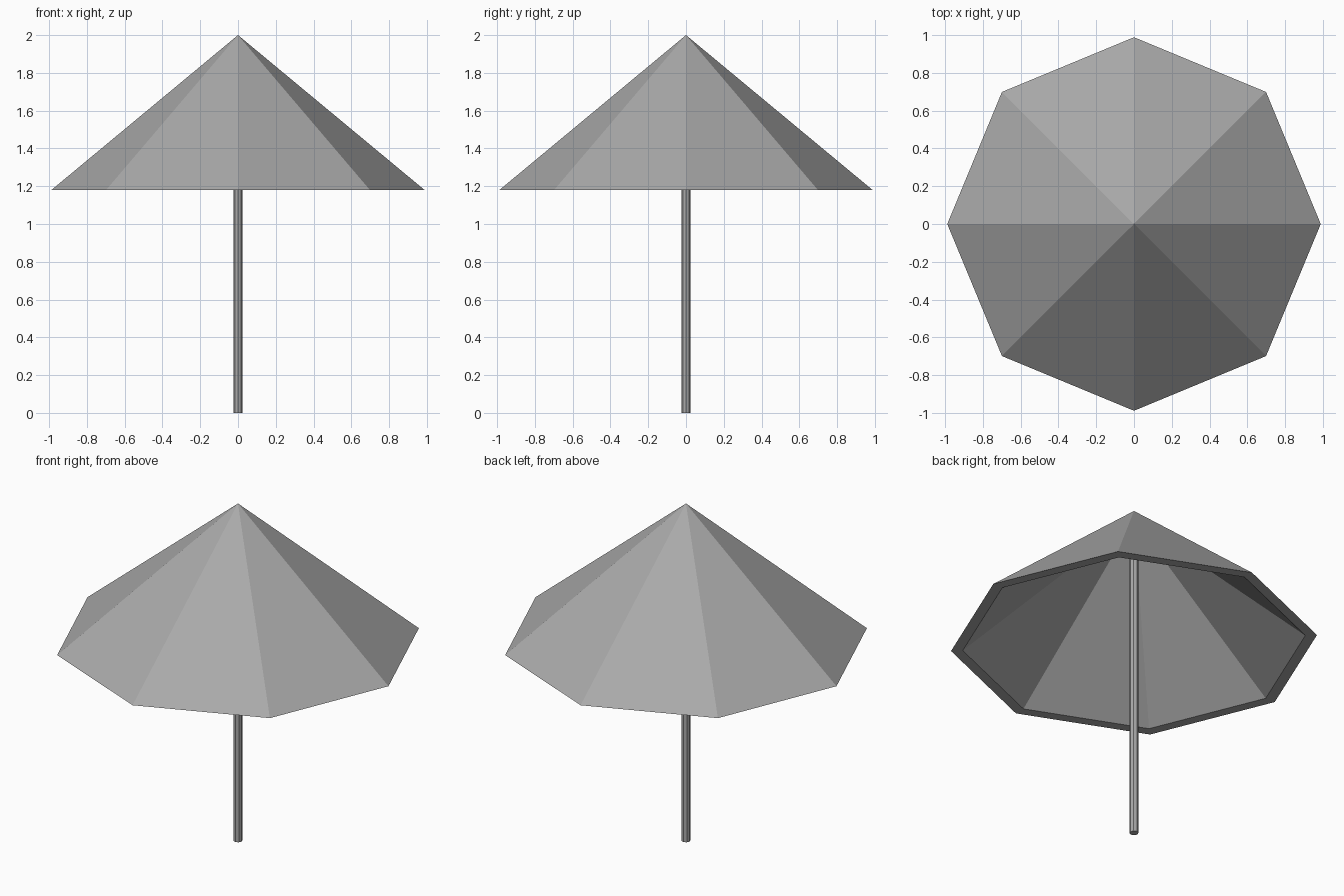
import bpy, bmesh, math

if "Cube" in bpy.data.objects:
    bpy.data.objects.remove(bpy.data.objects["Cube"])

SIDES = 8
RIM_Z, TOP_Z = 1.18, 2.0
OUTER_R, INNER_R = 0.988, 0.925
INNER_TOP = RIM_Z + (TOP_Z - RIM_Z) * INNER_R / OUTER_R

grey = bpy.data.materials.new("mid grey")
grey.diffuse_color = (0.4, 0.4, 0.4, 1)
grey.use_nodes = True
grey.node_tree.nodes["Principled BSDF"].inputs["Base Color"].default_value = grey.diffuse_color


def add_object(name, bm):
    bmesh.ops.recalc_face_normals(bm, faces=bm.faces)
    mesh = bpy.data.meshes.new(name)
    bm.to_mesh(mesh)
    bm.free()
    mesh.materials.append(grey)
    obj = bpy.data.objects.new(name, mesh)
    bpy.context.collection.objects.link(obj)
    return obj


def ring(bm, radius, z, sides):
    return [bm.verts.new((radius * math.cos(2 * math.pi * i / sides),
                          radius * math.sin(2 * math.pi * i / sides), z))
            for i in range(sides)]


# Canopy: eight flat panels outside and inside, joined by a flat rim
bm = bmesh.new()
outer = ring(bm, OUTER_R, RIM_Z, SIDES)
inner = ring(bm, INNER_R, RIM_Z, SIDES)
tip = bm.verts.new((0, 0, TOP_Z))
inner_tip = bm.verts.new((0, 0, INNER_TOP))
for i in range(SIDES):
    j = (i + 1) % SIDES
    bm.faces.new((outer[i], outer[j], tip))
    bm.faces.new((inner[j], inner[i], inner_tip))
    bm.faces.new((outer[j], outer[i], inner[i], inner[j]))
add_object("canopy", bm)

# Pole: slim closed tube from the ground up into the canopy peak
bm = bmesh.new()
low = ring(bm, 0.024, 0.0, SIDES)
high = ring(bm, 0.024, INNER_TOP - 0.01, SIDES)
for i in range(SIDES):
    j = (i + 1) % SIDES
    bm.faces.new((low[i], low[j], high[j], high[i]))
bm.faces.new(low[::-1])
bm.faces.new(high)
add_object("pole", bm)
